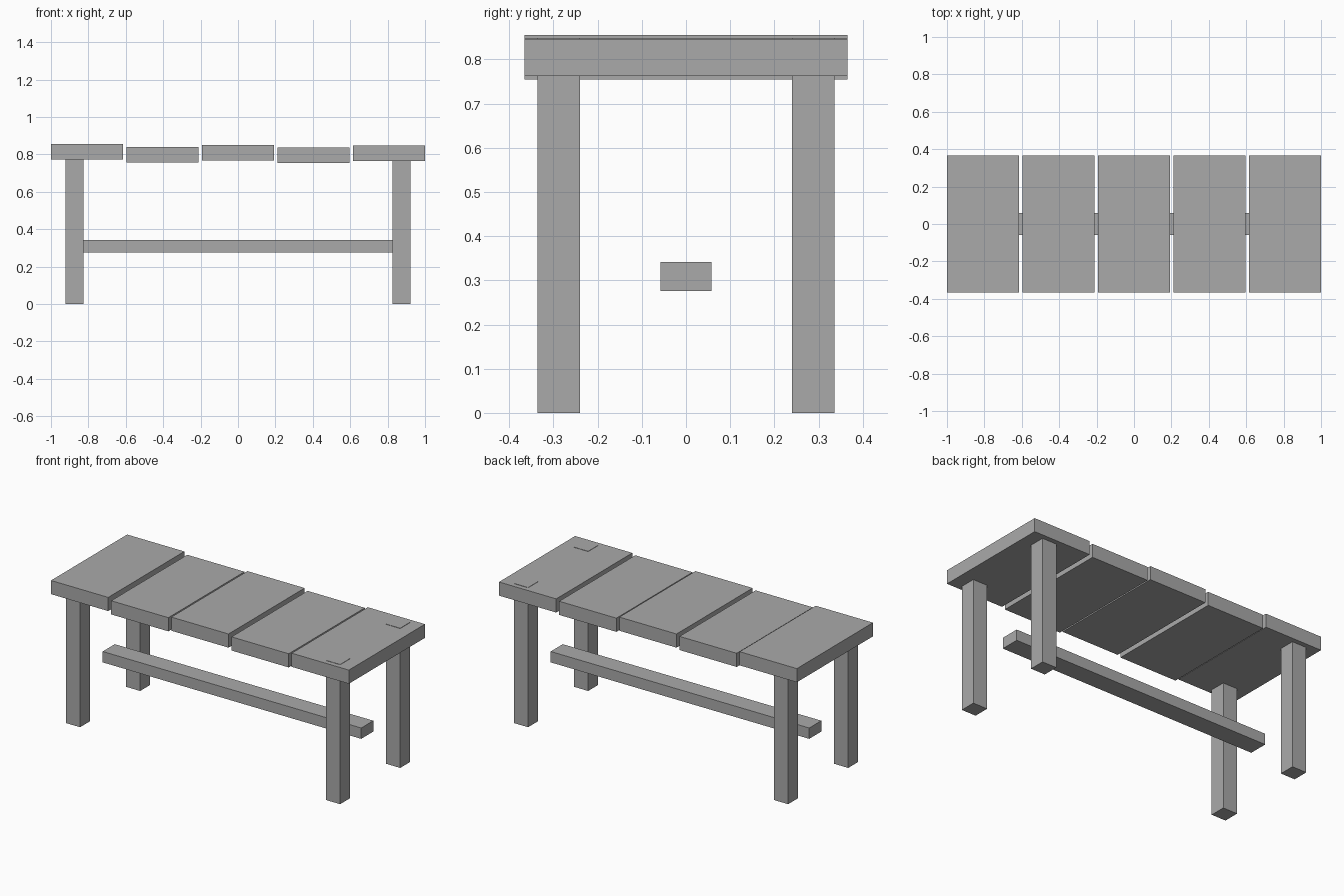
import bpy

# Remove the default object
cube = bpy.data.objects.get("Cube")
if cube:
    bpy.data.objects.remove(cube, do_unlink=True)

# Single flat material
GREY = (0.4, 0.4, 0.4, 1)
grey = bpy.data.materials.new("plain grey")
grey.use_nodes = True
grey.diffuse_color = GREY
grey.node_tree.nodes["Principled BSDF"].inputs["Base Color"].default_value = GREY


def box(name, centre, size):
    """Add a sharp-edged box of the given full size."""
    bpy.ops.mesh.primitive_cube_add(size=1, location=centre)
    obj = bpy.context.object
    obj.name = name
    obj.scale = size
    bpy.ops.object.transform_apply(location=False, rotation=False, scale=True)
    obj.data.materials.append(grey)
    return obj


# Tabletop planks, each at a slightly different height
PLANK = (0.384, 0.73, 0.083)
PLANK_TOPS = (0.855, 0.84, 0.849, 0.837, 0.846)
for i, top in enumerate(PLANK_TOPS):
    box(f"plank_{i + 1}", ((i - 2) * 0.404, 0, top - PLANK[2] / 2), PLANK)

# Four square legs, tops set into the end planks
LEG_HEIGHT = 0.848
for side, x in (("left", 0.873), ("right", -0.873)):
    for end, y in (("front", -0.288), ("back", 0.288)):
        box(f"{end}_{side}_leg", (x, y, LEG_HEIGHT / 2), (0.096, 0.096, LEG_HEIGHT))

# Long stretcher beam between the leg pairs
box("stretcher", (0, 0, 0.309), (1.736, 0.116, 0.066))
